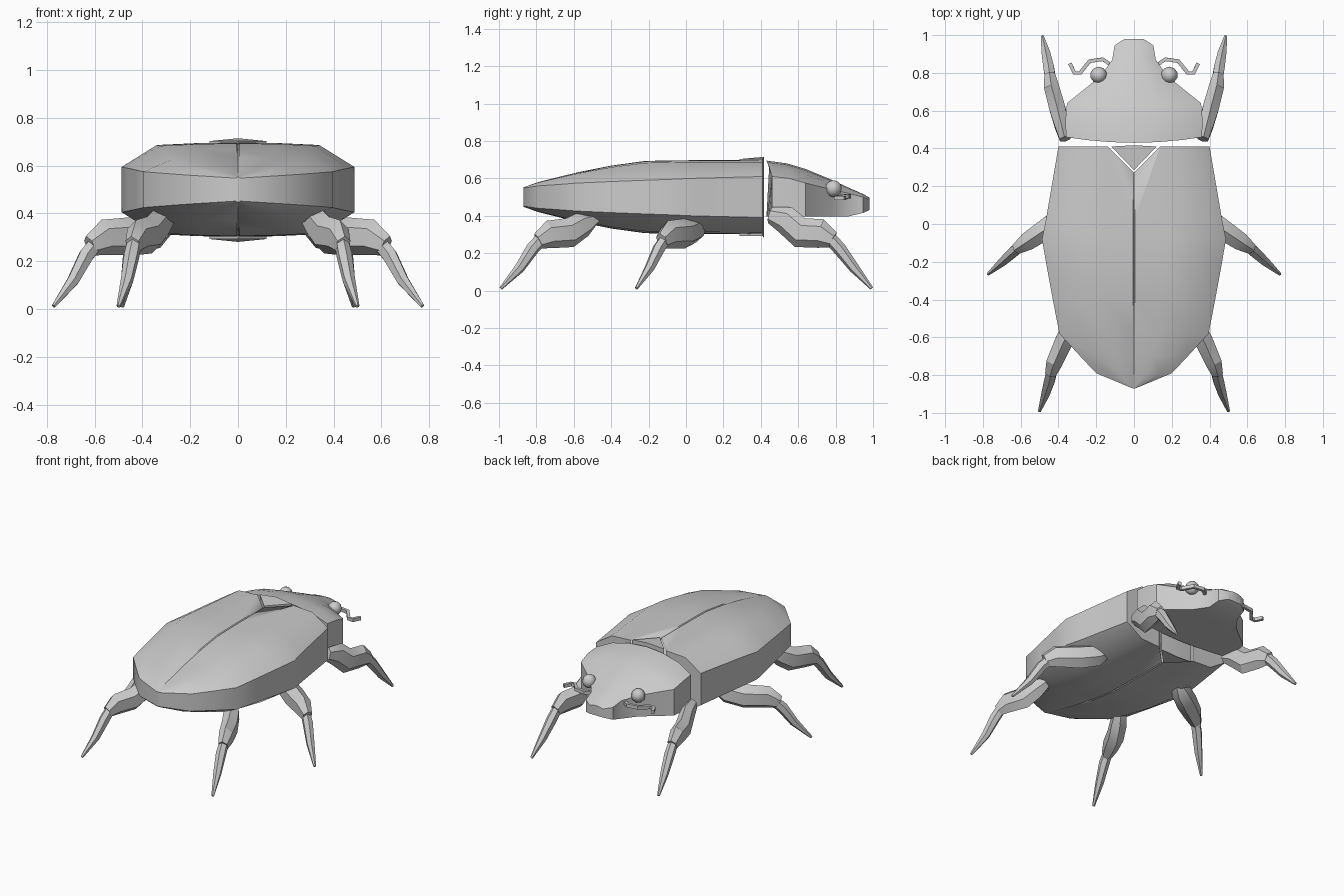
import bpy, bmesh, math
from mathutils import Vector

if "Cube" in bpy.data.objects:
    bpy.data.objects.remove(bpy.data.objects["Cube"])

US = (-1, -.7, -.35, -.012, 0, .012, .35, .7, 1)
HS = (0, .9, .98, 1, .95, 1, .98, .9, 0)


def finish(name, rings, angle=35):
    """Skin closed rings into a capped solid."""
    bm = bmesh.new()
    vs = [[bm.verts.new(p) for p in r] for r in rings]
    n = len(vs[0])
    for a, b in zip(vs, vs[1:]):
        for i in range(n):
            bm.faces.new((a[i], a[(i + 1) % n], b[(i + 1) % n], b[i]))
    bm.faces.new(vs[0])
    bm.faces.new(vs[-1][::-1])
    bmesh.ops.recalc_face_normals(bm, faces=bm.faces)
    me = bpy.data.meshes.new(name)
    bm.to_mesh(me)
    bm.free()
    me.shade_smooth()
    me.set_sharp_from_angle(angle=math.radians(angle))
    ob = bpy.data.objects.new(name, me)
    bpy.context.collection.objects.link(ob)
    return ob


def shell_ring(y, w, zb, zl, zu, zt, bow=0, hs=HS):
    top = [(u * w, y + bow * u * u, zu + h * (zt - zu)) for u, h in zip(US, hs)]
    low = [(u * w, y + bow * u * u, zl + h * (zb - zl)) for u, h in zip(US, hs)]
    return top + low[::-1]


def tube(name, pts, sides=6):
    """Tube through (x, y, z, half width, half height) points."""
    ps = [Vector(p[:3]) for p in pts]
    rings = []
    for i, p in enumerate(pts):
        d = (ps[min(i + 1, len(ps) - 1)] - ps[max(i - 1, 0)]).normalized()
        s = d.cross(Vector((0, 0, 1))).normalized()
        t = s.cross(d)
        ring = []
        for k in range(sides):
            a = 2 * math.pi * (k + .5) / sides
            ring.append(ps[i] + s * math.cos(a) * p[3] * 1.1 + t * math.sin(a) * p[4])
        rings.append(ring)
    return finish(name, rings, 30)


def prism(name, half, tip, y0, z0, z1, rise=0):
    ring = lambda z, r: [(-half, y0, z), (0, y0 + r, z), (half, y0, z), (0, tip, z)]
    return finish(name, [ring(z0, rise), ring(z1, rise)])


# wing-case body: y, half width, upper rim z, top z (mirrored about z = 0.5)
body = [(.41, .40, .61, .697), (.03, .465, .60, .697), (-.08, .487, .595, .696),
        (-.22, .463, .59, .693), (-.40, .43, .583, .668), (-.58, .395, .575, .632),
        (-.70, .285, .566, .603), (-.79, .20, .56, .58), (-.87, .008, .548, .552)]
shell = finish("wing_case_body",
               [shell_ring(y, w, 1 - zt, 1 - zu, zu, zt) for y, w, zu, zt in body])

# V-shaped notch right through the body, with a triangular plate inside
cutter = prism("notch_cutter", .148, .27, .42, .1, .9)
cutter.hide_render = True
cutter.hide_viewport = True
m = shell.modifiers.new("notch", "BOOLEAN")
m.operation = 'DIFFERENCE'
m.object = cutter
m.solver = 'EXACT'
plate_ring = lambda z, c: [(-.12, .41, z), (0, .417, z + c), (.12, .41, z), (0, .285, z)]
finish("shoulder_triangle", [plate_ring(.293, -.012), plate_ring(.703, .012)])

# head and neck shield
head = [(.43, .36, .395, .61, .695, .03), (.54, .363, .395, .60, .68, .01),
        (.64, .355, .395, .575, .65, 0), (.78, .18, .395, .54, .592, 0),
        (.87, .115, .397, .52, .55, 0), (.945, .103, .415, .50, .517, 0),
        (.98, .05, .43, .488, .498, 0)]
HEAD_HS = (0, .6, .9, 1, 1, 1, .9, .6, 0)
finish("head_shield", [shell_ring(y, w, zl, zl, zu, zt, b, HEAD_HS)
                       for y, w, zl, zu, zt, b in head])

# legs: femur path then shin path
legs = {
    "front": ([(.365, .45, .405, .03, .045), (.385, .53, .38, .04, .075),
               (.405, .61, .31, .045, .082), (.435, .72, .305, .042, .078),
               (.445, .785, .27, .03, .045)],
              [(.44, .75, .30, .026, .035), (.45, .82, .225, .03, .036),
               (.465, .90, .12, .024, .028), (.485, .993, .012, .008, .009)]),
    "middle": ([(.28, .08, .35, .03, .03), (.34, .045, .33, .055, .075),
                (.44, -.01, .305, .06, .08), (.56, -.09, .30, .05, .075),
                (.62, -.13, .265, .03, .045)],
               [(.58, -.10, .29, .026, .035), (.635, -.145, .225, .03, .036),
                (.69, -.195, .12, .024, .028), (.772, -.265, .012, .008, .009)]),
    "rear": ([(.30, -.49, .385, .04, .035), (.335, -.55, .355, .05, .07),
              (.37, -.62, .31, .05, .08), (.42, -.73, .30, .045, .075),
              (.44, -.79, .265, .03, .045)],
             [(.43, -.755, .295, .026, .035), (.445, -.82, .225, .03, .036),
              (.465, -.89, .12, .024, .028), (.50, -.99, .012, .008, .009)]),
}
feeler = [(.12, .84, .50), (.165, .872, .505), (.235, .862, .505),
          (.285, .80, .497), (.315, .80, .495), (.34, .85, .495)]

for side, sx in (("left", -1), ("right", 1)):
    flip = lambda pts: [(p[0] * sx, *p[1:]) for p in pts]
    for name, (femur, shin) in legs.items():
        tube(f"{name}_{side}_thigh", flip(femur))
        tube(f"{name}_{side}_shin", flip(shin))
    # antenna
    tube(f"{side}_antenna", flip([(*p, .013, .016) for p in feeler]), 4)
    # eye
    bpy.ops.mesh.primitive_uv_sphere_add(segments=10, ring_count=6, radius=.045,
                                         location=(.187 * sx, .788, .545))
    eye = bpy.context.object
    eye.name = f"{side}_eye"
    eye.data.shade_smooth()
